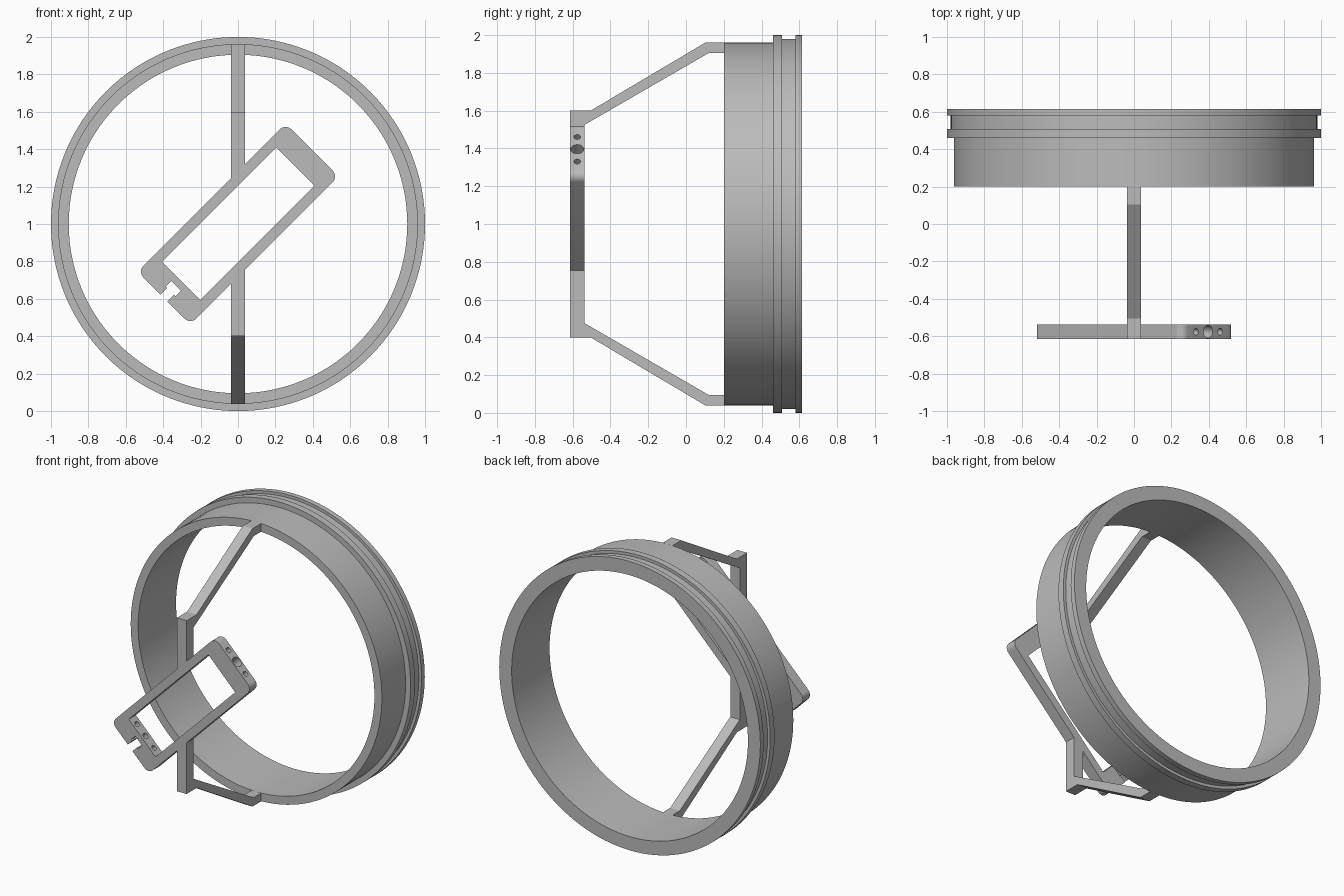
import bpy, bmesh
from math import radians, sin, cos, pi
from mathutils import Matrix, Vector

cube = bpy.data.objects.get("Cube")
if cube:
    bpy.data.objects.remove(cube, do_unlink=True)

grey = bpy.data.materials.new("plain grey")
grey.use_nodes = True
grey.diffuse_color = (0.5, 0.5, 0.5, 1)
grey.node_tree.nodes["Principled BSDF"].inputs["Base Color"].default_value = (0.5, 0.5, 0.5, 1)

CENTRE = Vector((0, 0, 1))
FRONT, BACK = -0.615, -0.537      # depth range of the holder
MID = (FRONT + BACK) / 2


def make_object(name, bm):
    bmesh.ops.recalc_face_normals(bm, faces=bm.faces)
    mesh = bpy.data.meshes.new(name)
    bm.to_mesh(mesh)
    bm.free()
    mesh.materials.append(grey)
    ob = bpy.data.objects.new(name, mesh)
    bpy.context.collection.objects.link(ob)
    return ob


def prism(points, offset):
    """Extrude a closed outline along an offset vector."""
    bm = bmesh.new()
    face = bm.faces.new([bm.verts.new(p) for p in points])
    moved = bmesh.ops.extrude_face_region(bm, geom=[face])["geom"]
    bmesh.ops.translate(bm, vec=offset,
                        verts=[v for v in moved if isinstance(v, bmesh.types.BMVert)])
    return bm


def activate(ob):
    bpy.ops.object.select_all(action='DESELECT')
    ob.select_set(True)
    bpy.context.view_layer.objects.active = ob


def smooth(ob):
    activate(ob)
    bpy.ops.object.shade_smooth_by_angle(angle=radians(30))


def cut(ob, bm):
    """Subtract a shape and discard the cutter."""
    cutter = make_object("cutter", bm)
    cutter.hide_render = True
    activate(ob)
    mod = ob.modifiers.new("cut", 'BOOLEAN')
    mod.operation, mod.solver, mod.object = 'DIFFERENCE', 'EXACT', cutter
    bpy.ops.object.modifier_apply(modifier=mod.name)
    bpy.data.objects.remove(cutter, do_unlink=True)


def box(x0, x1, half_z):
    pts = [(x0, -0.7, -half_z), (x1, -0.7, -half_z), (x1, -0.7, half_z), (x0, -0.7, half_z)]
    return prism(pts, (0, 0.3, 0))


def drill(x, z, radius):
    bm = bmesh.new()
    place = Matrix.Translation((x, MID, z)) @ Matrix.Rotation(pi / 2, 4, 'Y')
    bmesh.ops.create_cone(bm, cap_ends=True, segments=32, radius1=radius,
                          radius2=radius, depth=0.24, matrix=place)
    return bm


# Ring: stepped section with two flanges and a groove, spun about the y axis
section = [(0.905, 0.2), (0.962, 0.2), (0.962, 0.46), (1, 0.46), (1, 0.507),
           (0.98, 0.507), (0.98, 0.579), (1, 0.579), (1, 0.615), (0.905, 0.615)]
bm = bmesh.new()
verts = [bm.verts.new((0, y, r)) for r, y in section]
edges = [bm.edges.new((a, b)) for a, b in zip(verts, verts[1:] + verts[:1])]
bmesh.ops.spin(bm, geom=verts + edges, cent=(0, 0, 0), axis=(0, 1, 0),
               angle=2 * pi, steps=128)
bmesh.ops.remove_doubles(bm, verts=bm.verts, dist=1e-4)
ring = make_object("ring", bm)
ring.location = CENTRE
smooth(ring)

# Holder frame: rounded plate, built level and then tilted
END, SIDE, R = 0.56, 0.2, 0.045
outline = []
for i, (sx, sz) in enumerate([(1, 1), (-1, 1), (-1, -1), (1, -1)]):
    for k in range(9):
        a = (i + k / 8) * pi / 2
        outline.append((sx * (END - R) + R * cos(a), FRONT, sz * (SIDE - R) + R * sin(a)))
frame = make_object("holder_frame", prism(outline, (0, BACK - FRONT, 0)))

# Window, slotted end and screw holes
cut(frame, box(-0.43, 0.433, 0.145))
cut(frame, box(-0.6, -0.495, 0.026))
cut(frame, box(-0.51, -0.467, 0.036))
for x, middle in ((0.5, 0.034), (-0.5, 0.02)):
    for z, radius in ((-0.092, 0.018), (0, middle), (0.092, 0.018)):
        cut(frame, drill(x, z, radius))
frame.location = CENTRE
frame.rotation_euler.y = -pi / 4
smooth(frame)

# Bent struts: upright post, diagonal and short foot on the ring
HALF = 0.037
path = [(FRONT, 0.3), (FRONT, 0.6), (-0.505, 0.6), (0.105, 0.962), (0.202, 0.962),
        (0.202, 0.905), (0.12, 0.905), (BACK, 0.525), (BACK, 0.3)]
for name, turn in (("upper_strut", 0), ("lower_strut", pi)):
    bm = prism([(-HALF, y, z) for y, z in path], (2 * HALF, 0, 0))
    for v in bm.verts:            # mitre the post against the tilted frame
        if v.co.z < 0.4:
            v.co.z = SIDE * 2 ** 0.5 + v.co.x
    bmesh.ops.rotate(bm, verts=bm.verts, cent=(0, 0, 0), matrix=Matrix.Rotation(turn, 3, 'Y'))
    make_object(name, bm).location = CENTRE
